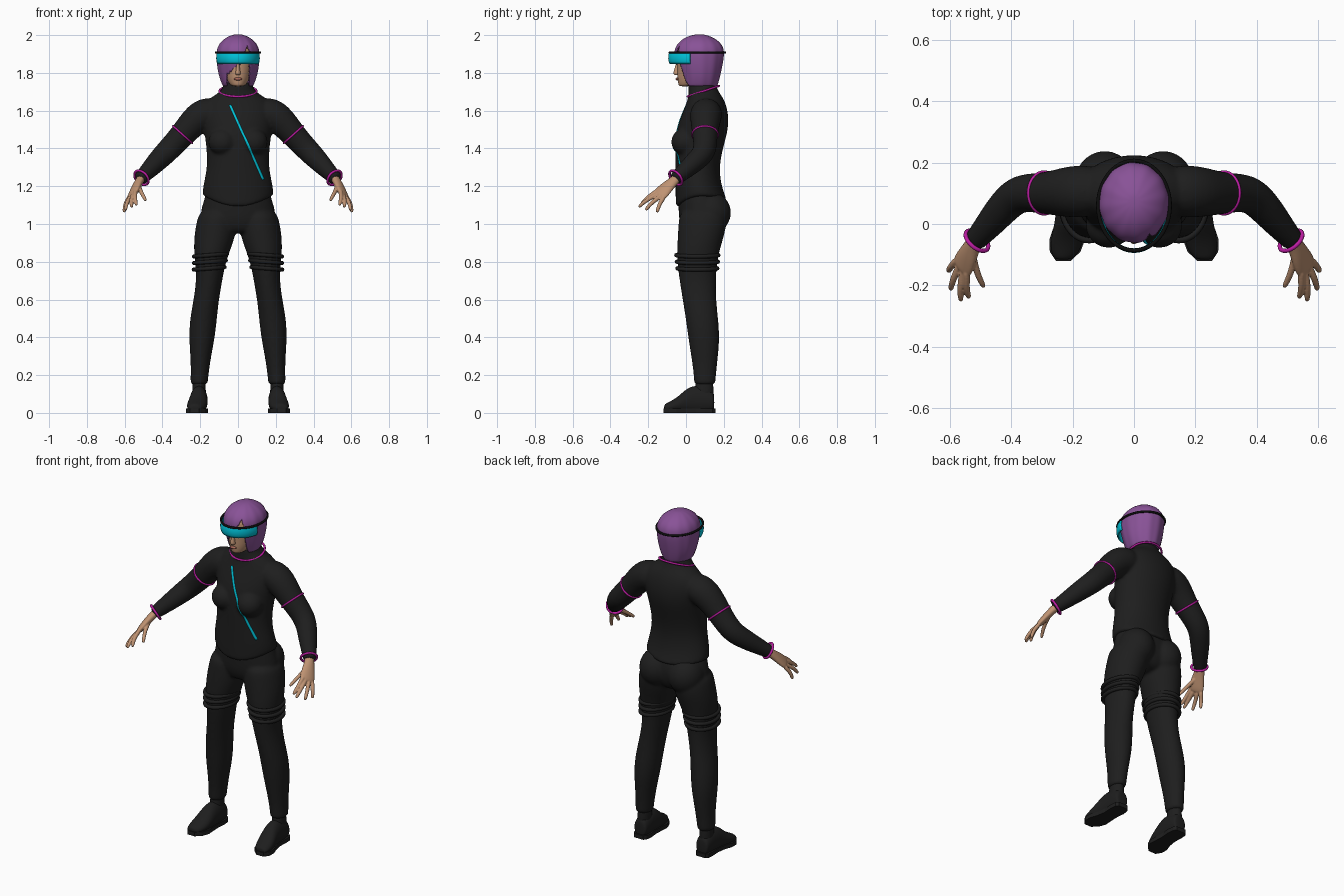
import bpy, bmesh, math
from mathutils import Vector, Matrix
from mathutils.bvhtree import BVHTree

cube = bpy.data.objects.get("Cube")
if cube:
    bpy.data.objects.remove(cube)

X, Y, Z = Vector((1, 0, 0)), Vector((0, 1, 0)), Vector((0, 0, 1))


def material(name, r, g, b):
    m = bpy.data.materials.new(name)
    m.use_nodes = True
    m.diffuse_color = (r, g, b, 1)
    node = m.node_tree.nodes["Principled BSDF"]
    node.inputs["Base Color"].default_value = (r, g, b, 1)
    node.inputs["Roughness"].default_value = 0.7
    return m


BLACK = material("suit black", 0.013, 0.013, 0.013)
TRIM = material("band black", 0.004, 0.004, 0.004)
PINK = material("magenta trim", 0.5, 0.012, 0.36)
CYAN = material("cyan glow", 0.0, 0.55, 0.7)
HAIR = material("purple hair", 0.25, 0.085, 0.31)
SKIN = material("skin", 0.52, 0.29, 0.17)
LIPS = material("lips", 0.4, 0.14, 0.1)


def finish(name, bm, mat, mirror=False, subsurf=0):
    bmesh.ops.recalc_face_normals(bm, faces=bm.faces)
    me = bpy.data.meshes.new(name)
    bm.to_mesh(me)
    bm.free()
    me.materials.append(mat)
    me.shade_smooth()
    ob = bpy.data.objects.new(name, me)
    bpy.context.collection.objects.link(ob)
    if mirror:
        ob.modifiers.new("mirror", 'MIRROR').use_mirror_merge = False
    if subsurf:
        m = ob.modifiers.new("subsurf", 'SUBSURF')
        m.levels = m.render_levels = subsurf
    return ob


def bake(ob):
    """Apply all modifiers."""
    dg = bpy.context.evaluated_depsgraph_get()
    dg.update()
    me = bpy.data.meshes.new_from_object(ob.evaluated_get(dg))
    ob.modifiers.clear()
    ob.data = me
    return ob


def grid(rows, closed_u=True, closed_v=False, caps=False):
    """Quad sheet through rows of points."""
    bm = bmesh.new()
    vs = [[bm.verts.new(p) for p in row] for row in rows]
    n, k = len(rows), len(rows[0])
    for i in range(n if closed_v else n - 1):
        for j in range(k if closed_u else k - 1):
            a, b = vs[i], vs[(i + 1) % n]
            bm.faces.new((a[j], a[(j + 1) % k], b[(j + 1) % k], b[j]))
    if caps:
        bm.faces.new(vs[0][::-1])
        bm.faces.new(vs[-1])
    return bm


def loft(name, rings, mat, axis=None, wide=X, mirror=False, sides=16, tweak=None, levels=2):
    """Rings are (x, y, z, radius along wide, radius across)."""
    rows, cs = [], [Vector(r[:3]) for r in rings]
    for i, r in enumerate(rings):
        t = axis or (cs[min(i + 1, len(cs) - 1)] - cs[max(i - 1, 0)]).normalized()
        u = (wide - t * wide.dot(t)).normalized()
        v = t.cross(u)
        row = []
        for j in range(sides):
            a = math.tau * j / sides
            p = cs[i] + u * math.cos(a) * r[3] + v * math.sin(a) * r[4]
            row.append(tweak(p, a) if tweak else p)
        rows.append(row)
    return finish(name, grid(rows, caps=True), mat, mirror, levels)


def body(name, table, mat, cx=0, **kw):
    """Level rings given as (z, half width, front y, back y[, centre x])."""
    rings = [(r[4] if len(r) > 4 else cx, (r[2] + r[3]) / 2, r[0], r[1], (r[3] - r[2]) / 2) for r in table]
    return loft(name, rings, mat, axis=Z, **kw)


def ball(name, centre, size, mat, mirror=False):
    bm = bmesh.new()
    bmesh.ops.create_uvsphere(bm, u_segments=24, v_segments=16, radius=1,
                              matrix=Matrix.Translation(centre) @ Matrix.Diagonal((*size, 1)))
    return finish(name, bm, mat, mirror)


def hoop(name, centre, normal, ru, rv, r, mat, mirror=False, wide=X):
    """Elliptical tube."""
    n = Vector(normal).normalized()
    u = (wide - n * wide.dot(n)).normalized()
    v = n.cross(u)
    rows = []
    for i in range(48):
        a = math.tau * i / 48
        rows.append([])
        for j in range(8):
            b = math.tau * j / 8
            k = r * math.cos(b)
            rows[-1].append(Vector(centre) + u * math.cos(a) * (ru + k) + v * math.sin(a) * (rv + k) + n * r * math.sin(b))
    return finish(name, grid(rows, closed_v=True), mat, mirror)


def fuse(name, parts, mat, voxel=0.009, smooth=5):
    """Melt overlapping parts into one smooth skin."""
    bm = bmesh.new()
    for p in parts:
        bake(p)
        bm.from_mesh(p.data)
        bpy.data.objects.remove(p)
    ob = finish(name, bm, mat)
    m = ob.modifiers.new("remesh", 'REMESH')
    m.mode, m.voxel_size, m.use_smooth_shade = 'VOXEL', voxel, True
    m = ob.modifiers.new("smooth", 'SMOOTH')
    m.factor, m.iterations = 0.5, smooth
    return bake(ob)


# Shirt: torso, bust and sleeves
def hem(p, a):
    if p.z < 1.16:
        p.z -= (0.06 if p.y < 0.08 else 0.02) * (1 - (p.x / 0.19) ** 2)
    return p


torso = body("torso", [
    (1.145, .186, -.053, .215), (1.155, .19, -.056, .215), (1.2, .187, -.056, .188), (1.3, .163, -.056, .176),
    (1.4, .168, -.058, .196), (1.48, .178, -.055, .22), (1.55, .19, -.035, .228), (1.62, .19, -.006, .218),
    (1.67, .15, .012, .197), (1.7, .088, .012, .172), (1.745, .076, .012, .157), (1.75, .07, .02, .15)],
    BLACK, tweak=hem, sides=24)
bust = ball("bust", (.082, -.005, 1.435), (.075, .073, .072), BLACK, mirror=True)
sleeves = loft("sleeves", [
    (.09, .11, 1.6, .08, .08), (.19, .106, 1.583, .089, .089), (.245, .102, 1.53, .078, .078),
    (.3, .1, 1.465, .067, .067), (.375, .103, 1.385, .063, .063), (.42, .06, 1.34, .058, .058),
    (.47, .0, 1.287, .048, .048), (.515, -.052, 1.242, .038, .038), (.522, -.06, 1.235, .036, .036)],
    BLACK, wide=Y, mirror=True)
shirt = fuse("shirt", [torso, bust, sleeves], BLACK)

# Trousers: pelvis, buttocks and legs
pelvis = body("pelvis", [
    (1.2, .165, -.035, .17), (1.14, .18, -.045, .2), (1.08, .198, -.042, .212),
    (1.02, .205, -.04, .205), (.97, .17, -.02, .18), (.95, .1, 0, .14)], BLACK)
buttocks = ball("buttocks", (.095, .13, 1.06), (.1, .108, .11), BLACK, mirror=True)
legs = body("legs", [
    (1.08, .095, -.03, .2, .105), (1.02, .108, -.042, .222, .112), (.94, .112, -.046, .205, .122),
    (.86, .098, -.05, .18, .138), (.78, .08, -.047, .165, .148), (.7, .07, -.036, .16, .152),
    (.6, .068, -.02, .161, .168), (.5, .073, -.003, .172, .183), (.4, .07, .01, .18, .191),
    (.3, .056, .026, .171, .197), (.22, .049, .038, .162, .202), (.16, .047, .042, .157, .206),
    (.15, .045, .044, .155, .206)], BLACK, mirror=True)
trousers = fuse("trousers", [pelvis, buttocks, legs], BLACK, smooth=4)
for i, z in enumerate((.835, .8, .765)):
    hoop("thigh_roll_%d" % (i + 1), (.149 - .012 * (z - .8) / .035 * .3, .06, z), (.08, 0, 1),
         .088 - .003 * i, .112 - .003 * i, .011, BLACK, mirror=True)

# Shoes with flat soles
body("ankles", [(.2, .035, .05, .145), (.13, .035, .05, .145), (.06, .04, .04, .15)], BLACK, cx=.206, mirror=True)


def flat_bottom(p, a):
    p.z = max(p.z, 0.012)
    return p


loft("shoes", [
    (.206, .15, .055, .034, .045), (.206, .14, .06, .042, .06), (.206, .1, .065, .046, .075),
    (.207, .045, .068, .047, .08), (.21, 0, .058, .05, .07), (.216, -.04, .043, .054, .045),
    (.222, -.08, .033, .05, .03), (.228, -.108, .028, .036, .022), (.23, -.116, .026, .022, .014)],
    BLACK, axis=-Y, mirror=True, tweak=flat_bottom)
outline = [(.207, .155, .03), (.207, .14, .043), (.206, .1, .047), (.207, .05, .043), (.21, 0, .048),
           (.217, -.05, .058), (.224, -.09, .05), (.23, -.12, .024)]
rim = [(x + w, y) for x, y, w in outline] + [(x - w, y) for x, y, w in reversed(outline)]
soles = finish("soles", grid([[(x, y, z) for x, y in rim] for z in (0, .024)], caps=True), BLACK, mirror=True)
soles.data.shade_flat()

# Hands
spread = Vector((-.5, -.72, .35))
parts = [loft("palm", [
    (.505, -.04, 1.252, .026, .024), (.522, -.064, 1.228, .028, .022), (.538, -.098, 1.198, .038, .021),
    (.554, -.13, 1.165, .046, .018), (.565, -.15, 1.146, .042, .013)], SKIN, wide=spread)]
fingers = [((.543, -.165, 1.165), (.536, -.238, 1.1)), ((.556, -.158, 1.152), (.562, -.248, 1.09)),
           ((.57, -.142, 1.14), (.595, -.212, 1.073)), ((.58, -.122, 1.132), (.602, -.152, 1.062)),
           ((.525, -.095, 1.2), (.488, -.203, 1.125))]
for base, tip in fingers:
    b, t = Vector(base), Vector(tip)
    d = t - b
    lift = Vector((.006, -.004, .006))
    rings = [(*(b + d * f + lift * math.sin(max(f, 0) * 3)), r, r) for f, r in
             ((-.2, .012), (.1, .0125), (.4, .0115), (.75, .0105), (.97, .009), (1.02, .005))]
    parts.append(loft("finger", rings, SKIN, wide=spread, sides=10))
hands = fuse("hands", parts, SKIN, voxel=0.0035, smooth=2)
hands.modifiers.new("mirror", 'MIRROR').use_mirror_merge = False

# Magenta trim
hoop("collar_trim", (0, .092, 1.703), (0, -.34, 1), .098, .088, .006, PINK)
hoop("sleeve_bands", (.293, .101, 1.473), (.085, 0, -.095), .068, .068, .0055, PINK, mirror=True)
hoop("wrist_bands", (.511, -.054, 1.245), (.55, -.65, -.52), .044, .044, .007, PINK, mirror=True, wide=Y)

# Chest stripe laid on the shirt
tree = BVHTree.FromObject(shirt, bpy.context.evaluated_depsgraph_get())
start, end = Vector((-.042, -1, 1.63)), Vector((.135, -1, 1.235))
side = (end - start).cross(Y).normalized() * .006
rows = []
for i in range(41):
    c = start.lerp(end, i / 40)
    hits = [tree.ray_cast(c + side * s, Y)[0] for s in (-1, 1)]
    if all(hits):
        rows.append([h - Y * .003 for h in hits])
stripe = finish("chest_stripe", grid(rows, closed_u=False), CYAN)
stripe.modifiers.new("thick", 'SOLIDIFY').thickness = .006

# Head and face
body("head", [
    (1.728, .028, -.036, .02), (1.74, .046, -.042, .08), (1.775, .066, -.048, .13), (1.82, .079, -.048, .165),
    (1.88, .092, -.052, .18), (1.93, .096, -.046, .18), (1.96, .07, -.015, .15), (1.97, .04, .02, .11)], SKIN)
body("neck", [(1.78, .05, .03, .13), (1.7, .06, .03, .14)], SKIN)
body("nose", [(1.787, .013, -.06, -.03), (1.797, .016, -.07, -.03), (1.82, .01, -.062, -.03),
              (1.86, .007, -.052, -.03)], SKIN, sides=10)
ball("lips", (0, -.046, 1.768), (.021, .009, .008), LIPS)


# Bobbed hair with a face opening and a side-swept fringe
def locks(p, a):
    k = 1 + .012 * math.sin(a * 12)
    return Vector((p.x * k, .075 + (p.y - .075) * k, p.z))


hair = bake(body("hair", [
    (1.722, .074, -.018, .16), (1.735, .083, -.022, .168), (1.78, .1, -.032, .18), (1.83, .11, -.046, .191),
    (1.88, .114, -.062, .2), (1.92, .114, -.062, .202), (1.955, .1, -.046, .188), (1.985, .067, -.01, .15),
    (2.0, .035, .03, .11), (2.004, .012, .06, .09)], HAIR, sides=48, tweak=locks))
bm = bmesh.new()
bm.from_mesh(hair.data)
gone = []
for f in bm.faces:
    c = f.calc_center_median()
    cheek = -.062 + max(0, c.z - 1.785) * 1.2
    face_gap = c.y < .03 and c.z < 1.885 and cheek < c.x < .062
    part_gap = c.y < 0 and 1.88 < c.z < 1.945 and abs(c.x - .05) < (1.945 - c.z) * .4
    under = c.z < 1.73 and f.normal.z < -.8
    if face_gap or part_gap or under:
        gone.append(f)
bmesh.ops.delete(bm, geom=gone, context='FACES')
bm.to_mesh(hair.data)
bm.free()
hair.modifiers.new("thick", 'SOLIDIFY').thickness = .008

# Visor and headband
rows = []
for i in range(33):
    a = math.radians(-76 + 152 * i / 32)
    rows.append([(.119 * k * math.sin(a), .058 - .152 * k * math.cos(a), z)
                 for z, k in ((1.847, .95), (1.86, .985), (1.875, 1), (1.9, .99), (1.906, .97))])
visor = finish("visor", grid(rows, closed_u=False), CYAN)
visor.modifiers.new("thick", 'SOLIDIFY').thickness = .008
hoop("headband", (0, .06, 1.908), Z, .117, .146, .0065, TRIM)
